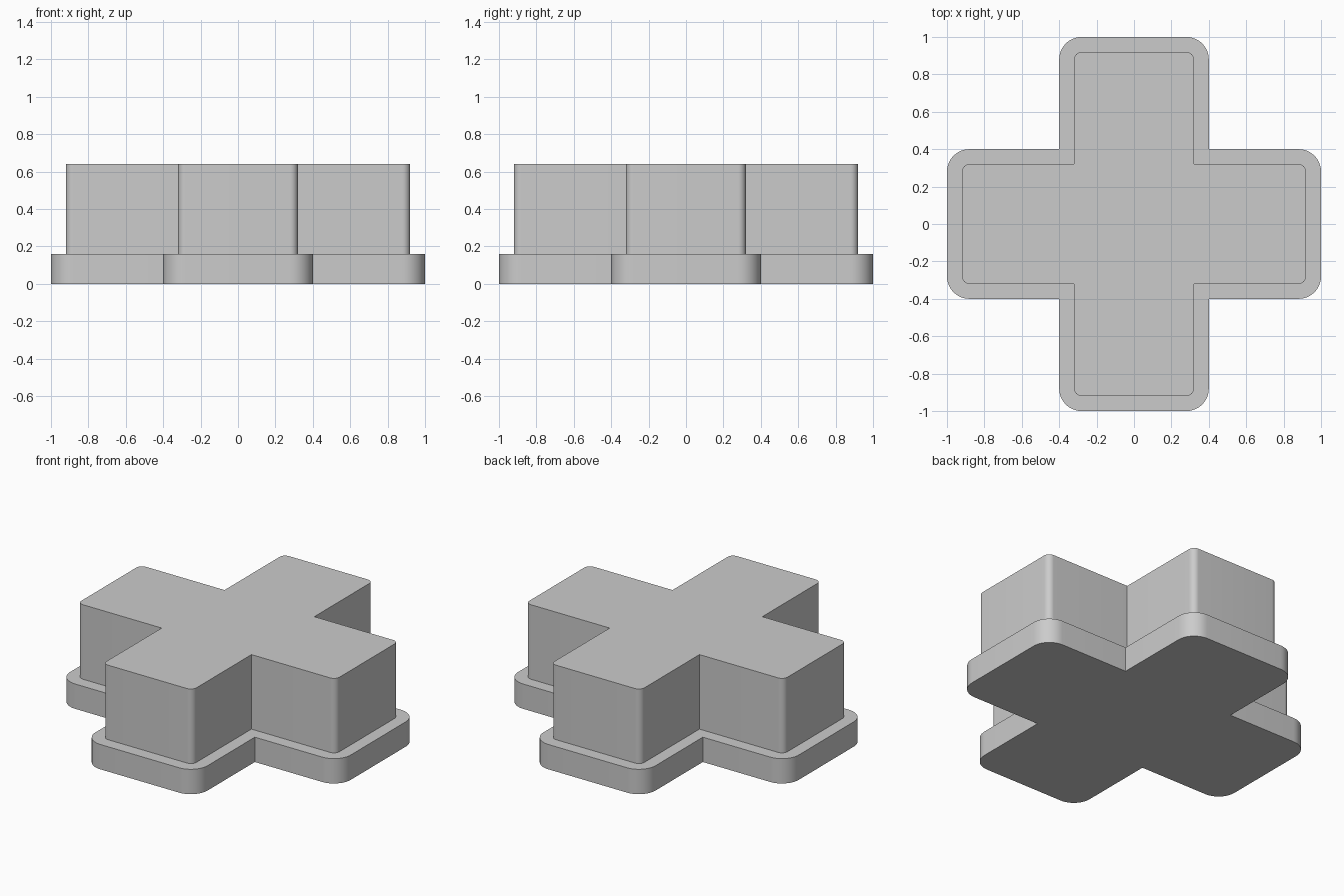
import bpy
import bmesh
from math import cos, sin, pi, radians
from mathutils import Matrix, Vector

if "Cube" in bpy.data.objects:
    bpy.data.objects.remove(bpy.data.objects["Cube"], do_unlink=True)

grey = bpy.data.materials.new("plain grey")
grey.use_nodes = True
colour = (0.6, 0.6, 0.6, 1)
grey.diffuse_color = colour
grey.node_tree.nodes["Principled BSDF"].inputs["Base Color"].default_value = colour


def cross_outline(reach, half, radius, steps=12):
    """Plus-shaped outline with rounded arm ends and sharp inner corners."""
    arm = [Vector((half, -half, 0))]
    for side, start in ((-1, -pi / 2), (1, 0)):
        for i in range(steps + 1):
            a = start + i / steps * pi / 2
            arm.append(Vector((reach - radius + radius * cos(a),
                               side * (half - radius) + radius * sin(a), 0)))
    return [Matrix.Rotation(k * pi / 2, 3, "Z") @ p for k in range(4) for p in arm]


def add_cross(name, reach, half, radius, bottom, top):
    bm = bmesh.new()
    base = bm.faces.new([bm.verts.new((p.x, p.y, bottom))
                         for p in cross_outline(reach, half, radius)])
    ext = bmesh.ops.extrude_face_region(bm, geom=[base], use_keep_orig=True)
    verts = [v for v in ext["geom"] if isinstance(v, bmesh.types.BMVert)]
    bmesh.ops.translate(bm, verts=verts, vec=(0, 0, top - bottom))
    bmesh.ops.recalc_face_normals(bm, faces=bm.faces)
    mesh = bpy.data.meshes.new(name)
    bm.to_mesh(mesh)
    bm.free()
    mesh.materials.append(grey)
    obj = bpy.data.objects.new(name, mesh)
    bpy.context.collection.objects.link(obj)
    bpy.ops.object.select_all(action="DESELECT")
    obj.select_set(True)
    bpy.context.view_layer.objects.active = obj
    bpy.ops.object.shade_smooth_by_angle(angle=radians(30))


# Wide flange at the bottom, taller body on top
add_cross("base_flange", 1.0, 0.4, 0.12, 0, 0.16)
add_cross("raised_body", 0.92, 0.32, 0.04, 0.16, 0.64)
